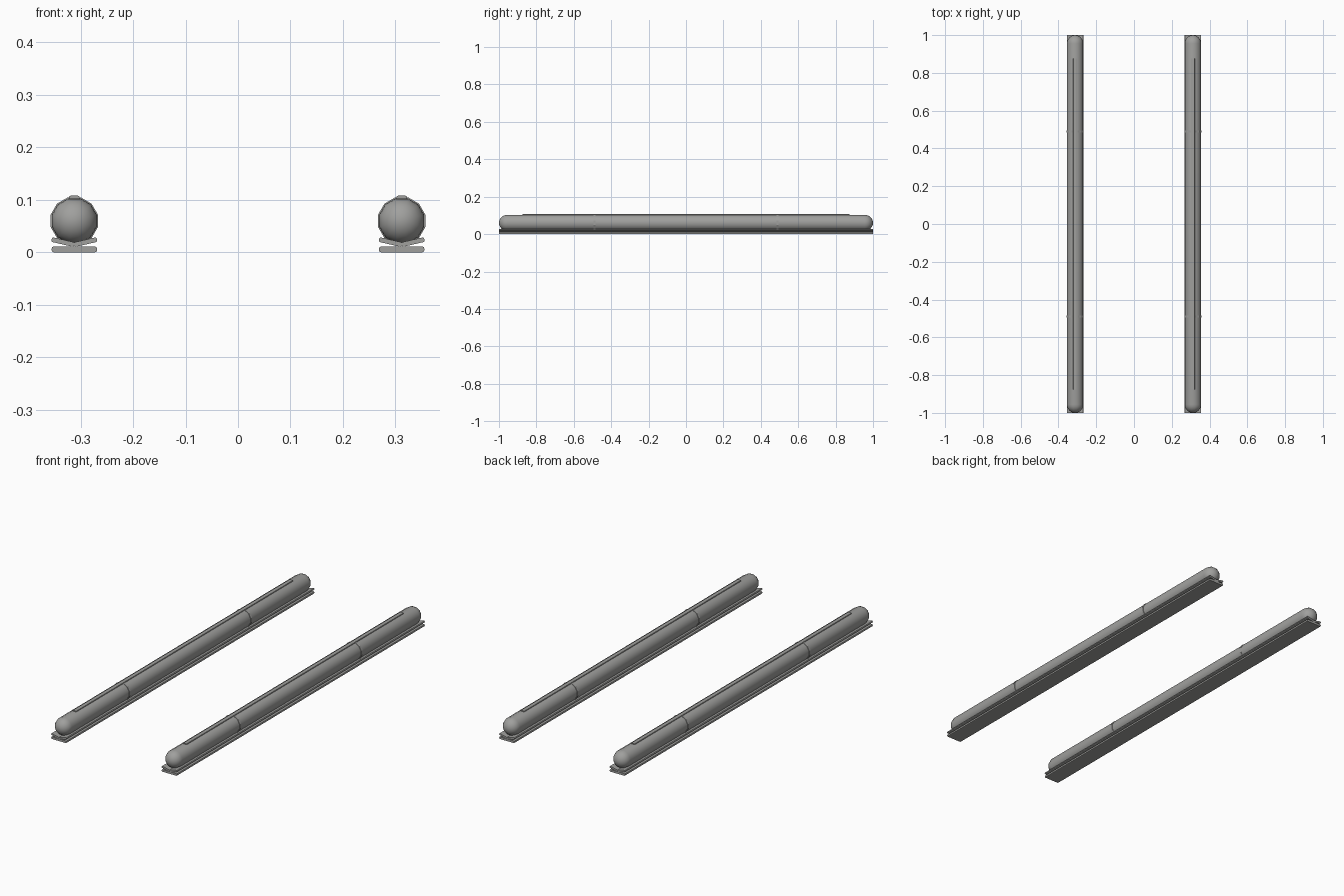
import bpy, bmesh, math
from mathutils import Matrix, Vector

if "Cube" in bpy.data.objects:
    bpy.data.objects.remove(bpy.data.objects["Cube"], do_unlink=True)

metal = bpy.data.materials.new("grey_metal")
metal.use_nodes = True
grey = (0.35, 0.35, 0.34, 1)
metal.diffuse_color = grey
metal.node_tree.nodes["Principled BSDF"].inputs["Base Color"].default_value = grey

SIDES = 12
SPACING = 0.312      # distance of each bar from the middle
AXIS_Z = 0.06        # height of the tube axis


def finish(name, bm, smooth=None):
    bmesh.ops.recalc_face_normals(bm, faces=bm.faces)
    mesh = bpy.data.meshes.new(name)
    bm.to_mesh(mesh)
    bm.free()
    mesh.materials.append(metal)
    obj = bpy.data.objects.new(name, mesh)
    bpy.context.collection.objects.link(obj)
    if smooth:
        bpy.ops.object.select_all(action="DESELECT")
        obj.select_set(True)
        bpy.context.view_layer.objects.active = obj
        bpy.ops.object.shade_smooth_by_angle(angle=math.radians(smooth))
    return obj


def lathe(name, profile, x, y=0, smooth=None):
    """Turn (radius, y) points around the long axis."""
    bm = bmesh.new()
    start = Matrix.Rotation(math.pi / SIDES, 4, "Y")
    verts = [bm.verts.new(start @ Vector((r, py, 0))) for r, py in profile]
    edges = [bm.edges.new(pair) for pair in zip(verts, verts[1:])]
    bmesh.ops.spin(bm, geom=verts + edges, cent=(0, 0, 0), axis=(0, 1, 0),
                   angle=math.tau, steps=SIDES)
    bmesh.ops.remove_doubles(bm, verts=bm.verts, dist=0.00005)
    bmesh.ops.translate(bm, verts=bm.verts, vec=(x, y, AXIS_Z))
    return finish(name, bm, smooth)


def slat(name, centre, size, tilt=0, bevel=0.0035):
    """Long flat bar with rounded long edges."""
    bm = bmesh.new()
    bmesh.ops.create_cube(bm, size=1)
    bmesh.ops.scale(bm, verts=bm.verts, vec=size)
    long_edges = [e for e in bm.edges
                  if abs(e.verts[0].co.y - e.verts[1].co.y) > size[1] / 2]
    bmesh.ops.bevel(bm, geom=long_edges, offset=bevel, segments=2,
                    affect="EDGES", profile=0.5)
    bmesh.ops.rotate(bm, verts=bm.verts, matrix=Matrix.Rotation(tilt, 3, "Y"))
    bmesh.ops.translate(bm, verts=bm.verts, vec=centre)
    return finish(name, bm)


# Capsule outline: a hemisphere at each end of a straight tube
R = 0.0445
arc = [i * math.pi / 12 for i in range(7)]
half = [(R * math.sin(a), 1 - R + R * math.cos(a)) for a in arc]
capsule = half + [(r, -y) for r, y in reversed(half)]

# Collar outline: a short raised band
collar = [(0.04, -0.007), (0.0465, -0.005), (0.0465, 0.005), (0.04, 0.007)]

for side, sx in (("left", 1), ("right", -1)):
    x = sx * SPACING
    lathe(f"{side}_tube", capsule, x, smooth=35)
    for end, y in (("front", -0.49), ("back", 0.49)):
        lathe(f"{side}_{end}_collar", collar, x, y)

    # Raised strip along the top of the tube
    slat(f"{side}_top_strip", (x, 0, 0.102), (0.021, 1.75, 0.012), bevel=0.004)

    # Flat base plate and the two tilted plates of the cradle
    slat(f"{side}_base_plate", (x, 0, 0.0055), (0.086, 2, 0.011))
    for wing, wx in (("left", 1), ("right", -1)):
        slat(f"{side}_{wing}_cradle_plate", (x + wx * 0.0215, 0, 0.0195),
             (0.045, 2, 0.009), tilt=-wx * math.radians(13))
